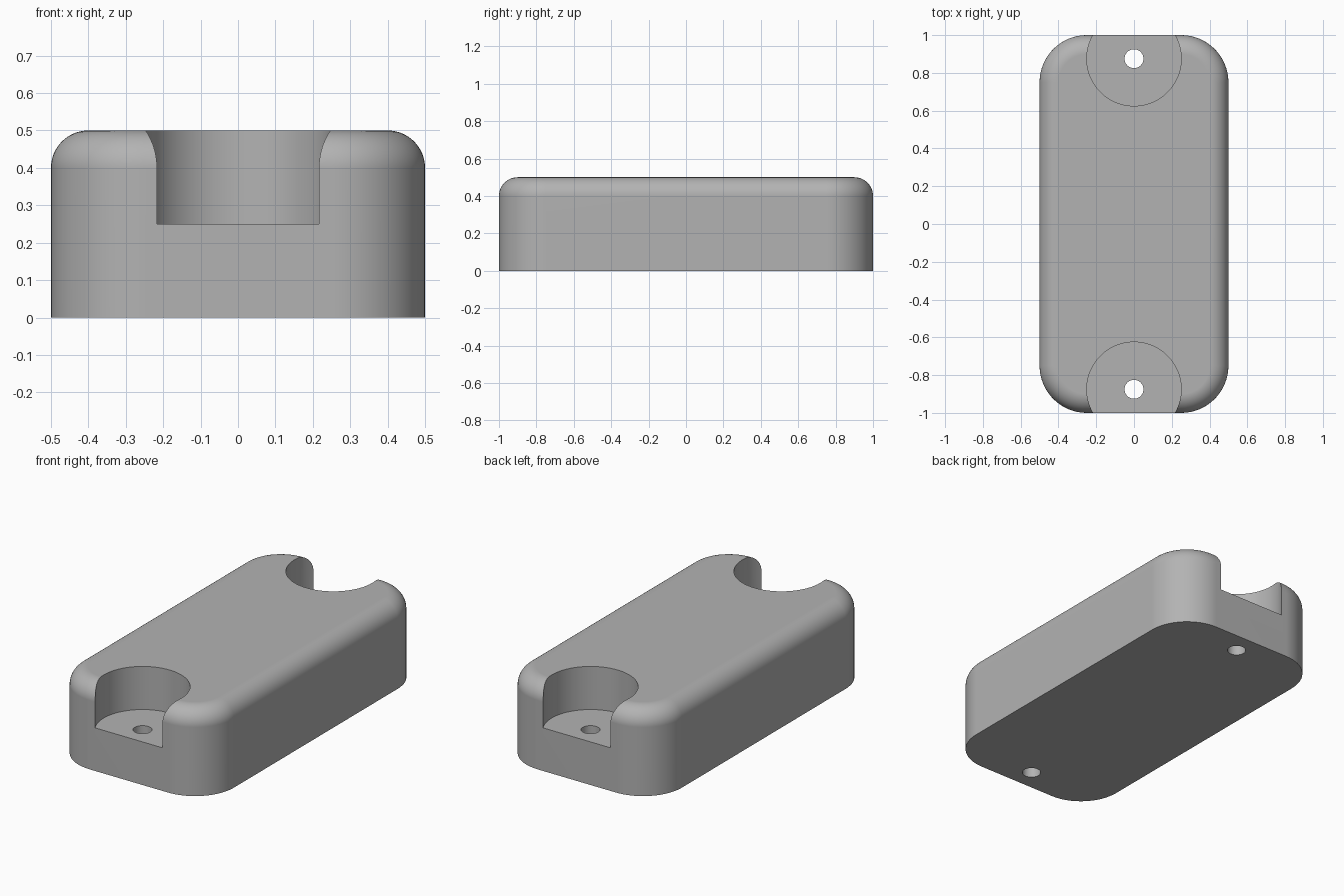
import bpy, bmesh
from math import sin, cos, pi

cube = bpy.data.objects.get("Cube")
if cube:
    bpy.data.objects.remove(cube, do_unlink=True)

HALF_X, HALF_Y, HEIGHT = 0.5, 1.0, 0.5
CORNER, FILLET = 0.25, 0.1
STEPS = 16

grey = bpy.data.materials.new("plain grey")
grey.use_nodes = True
colour = (0.45, 0.45, 0.45, 1)
grey.diffuse_color = colour
grey.node_tree.nodes["Principled BSDF"].inputs["Base Color"].default_value = colour


def outline(inset, z):
    """Rounded rectangle, pulled inwards by inset, at height z."""
    r = CORNER - inset
    points = []
    for q, (sx, sy) in enumerate([(1, 1), (-1, 1), (-1, -1), (1, -1)]):
        for i in range(STEPS + 1):
            a = (q + i / STEPS) * pi / 2
            points.append((sx * (HALF_X - CORNER) + r * cos(a),
                           sy * (HALF_Y - CORNER) + r * sin(a), z))
    return points


def make_body():
    """Rounded block with a rolled top edge, as a stack of outlines."""
    levels = [(0, 0)]
    for i in range(STEPS + 1):
        a = i / STEPS * pi / 2
        levels.append((FILLET * (1 - cos(a)), HEIGHT - FILLET + FILLET * sin(a)))
    bm = bmesh.new()
    rings = [[bm.verts.new(p) for p in outline(*level)] for level in levels]
    n = len(rings[0])
    for low, high in zip(rings, rings[1:]):
        for i in range(n):
            j = (i + 1) % n
            bm.faces.new((low[i], low[j], high[j], high[i]))
    bm.faces.new(rings[0][::-1])
    bm.faces.new(rings[-1])
    mesh = bpy.data.meshes.new("body")
    bm.to_mesh(mesh)
    bm.free()
    mesh.materials.append(grey)
    obj = bpy.data.objects.new("body", mesh)
    bpy.context.collection.objects.link(obj)
    return obj


def cut_cylinder(target, name, radius, y, bottom, top, sides):
    """Subtract an upright cylinder from the target."""
    bpy.ops.mesh.primitive_cylinder_add(
        vertices=sides, radius=radius, depth=top - bottom,
        location=(0, y, (bottom + top) / 2))
    cutter = bpy.context.object
    cutter.name = name
    cutter.hide_render = True
    cutter.data.materials.append(grey)
    mod = target.modifiers.new(name, 'BOOLEAN')
    mod.operation = 'DIFFERENCE'
    mod.solver = 'EXACT'
    mod.object = cutter
    bpy.context.view_layer.objects.active = target
    bpy.ops.object.modifier_apply(modifier=name)
    bpy.data.objects.remove(cutter, do_unlink=True)


body = make_body()

# Open screw pocket and through hole at each end
for side in (-1, 1):
    y = side * 0.875
    cut_cylinder(body, "screw_pocket", 0.25, y, HEIGHT / 2, HEIGHT + 0.2, 96)
    cut_cylinder(body, "screw_hole", 0.05, y, -0.1, HEIGHT, 48)

# Smooth rounded surfaces, crisp cut edges, flat large faces
bpy.ops.object.select_all(action='DESELECT')
body.select_set(True)
bpy.context.view_layer.objects.active = body
bpy.ops.object.shade_smooth_by_angle(angle=pi / 6)
weighted = body.modifiers.new("flat_faces", 'WEIGHTED_NORMAL')
weighted.keep_sharp = True
